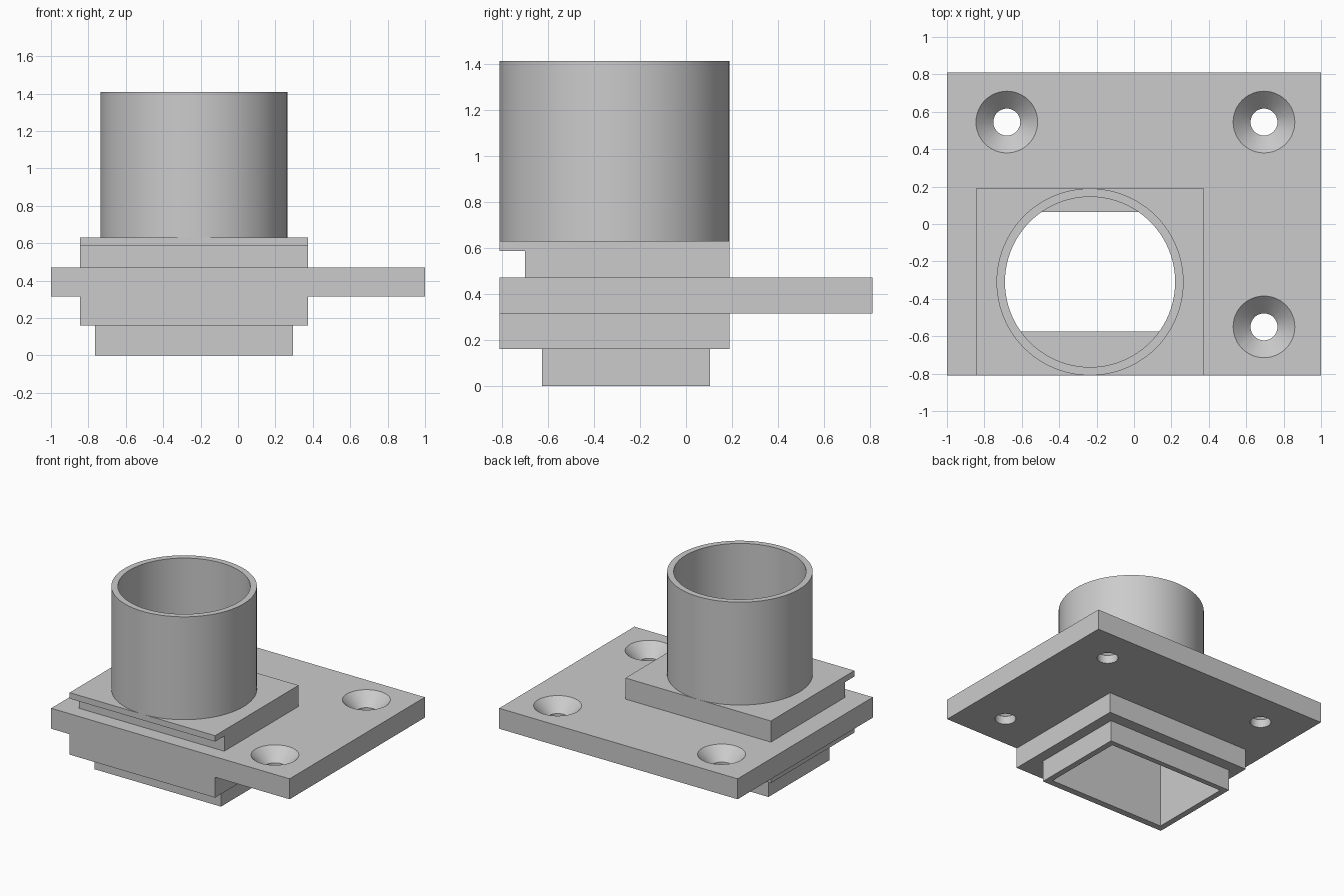
import bpy
import bmesh
import math
from mathutils import Matrix

cube = bpy.data.objects.get("Cube")
if cube:
    bpy.data.objects.remove(cube, do_unlink=True)

grey = bpy.data.materials.new("plain grey")
grey.use_nodes = True
colour = (0.6, 0.6, 0.6, 1)
grey.diffuse_color = colour
grey.node_tree.nodes["Principled BSDF"].inputs["Base Color"].default_value = colour


def finish(name, bm):
    mesh = bpy.data.meshes.new(name)
    bm.to_mesh(mesh)
    bm.free()
    mesh.materials.append(grey)
    obj = bpy.data.objects.new(name, mesh)
    bpy.context.collection.objects.link(obj)
    return obj


def box(name, x, y, z):
    bm = bmesh.new()
    size = Matrix.Diagonal((x[1] - x[0], y[1] - y[0], z[1] - z[0], 1))
    middle = Matrix.Translation((sum(x) / 2, sum(y) / 2, sum(z) / 2))
    bmesh.ops.create_cube(bm, size=1, matrix=middle @ size)
    return finish(name, bm)


def cone(name, x, y, z, low, high, sides=96):
    bm = bmesh.new()
    bmesh.ops.create_cone(bm, cap_ends=True, segments=sides, radius1=low, radius2=high,
                          depth=z[1] - z[0], matrix=Matrix.Translation((x, y, sum(z) / 2)))
    return finish(name, bm)


def combine(target, tool, operation):
    tool.hide_render = True
    mod = target.modifiers.new(operation, 'BOOLEAN')
    mod.operation = operation
    mod.solver = 'EXACT'
    mod.object = tool
    bpy.context.view_layer.objects.active = target
    bpy.ops.object.modifier_apply(modifier=mod.name)
    bpy.data.objects.remove(tool, do_unlink=True)


front = -0.81
tube_x, tube_y = -0.235, -0.31

# Solid parts: flange plate, square block, lower spigot and round tube
body = box("pipe_flange", (-1, 1), (front, 0.81), (0.315, 0.47))
combine(body, box("block", (-0.845, 0.375), (front, 0.19), (0.16, 0.63)), 'UNION')
combine(body, box("spigot", (-0.765, 0.295), (-0.625, 0.105), (0, 0.25)), 'UNION')
combine(body, cone("tube", tube_x, tube_y, (0.61, 1.41), 0.5, 0.5), 'UNION')

# Slot under the front lip, open at the front and both ends
combine(body, box("front_slot", (-0.95, 0.5), (-0.95, -0.7), (0.47, 0.585)), 'DIFFERENCE')

# Rectangular duct from below meets the round bore from above
combine(body, box("duct", (-0.72, 0.25), (-0.575, 0.065), (-0.1, 0.605)), 'DIFFERENCE')
combine(body, cone("bore", tube_x, tube_y, (0.6, 1.5), 0.455, 0.455), 'DIFFERENCE')

# Countersunk screw holes
for x, y in ((-0.68, 0.545), (0.695, 0.545), (0.695, -0.55)):
    combine(body, cone("screw_hole", x, y, (0.2, 0.6), 0.072, 0.072, 48), 'DIFFERENCE')
    combine(body, cone("countersink", x, y, (0.376, 0.48), 0.071, 0.175, 48), 'DIFFERENCE')

# Smooth the round walls, keep machined edges sharp
bpy.ops.object.select_all(action='DESELECT')
body.select_set(True)
bpy.context.view_layer.objects.active = body
bpy.ops.object.shade_smooth_by_angle(angle=math.radians(30))
